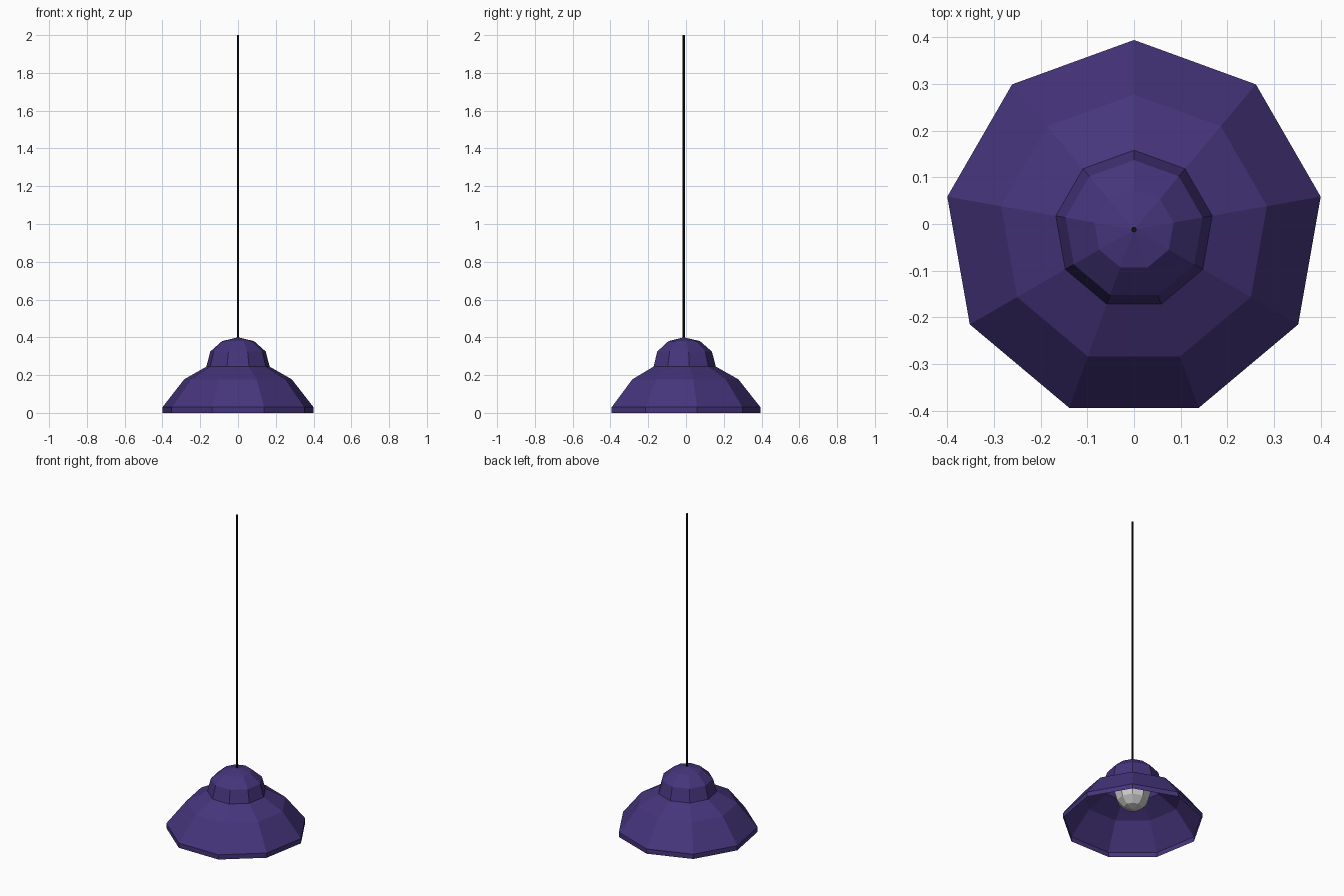
import bpy, bmesh, math

if "Cube" in bpy.data.objects:
    bpy.data.objects.remove(bpy.data.objects["Cube"])

SIDES = 9
CY = -0.012   # axis offset that centres the nine-sided rim


def material(name, rgb):
    m = bpy.data.materials.new(name)
    m.diffuse_color = (*rgb, 1)
    m.use_nodes = True
    m.node_tree.nodes["Principled BSDF"].inputs["Base Color"].default_value = m.diffuse_color
    return m


def lathe(name, profile, sides, mat=None):
    """Revolve (radius, z) points around the lamp axis; radius 0 makes a tip."""
    bm = bmesh.new()
    rings = []
    for r, z in profile:
        n = sides if r else 1
        rings.append([bm.verts.new((r * math.cos(math.pi / 2 + k * math.tau / sides),
                                    r * math.sin(math.pi / 2 + k * math.tau / sides), z))
                      for k in range(n)])
    for a, b in zip(rings, rings[1:]):
        for k in range(sides):
            quad = [a[k % len(a)], a[(k + 1) % len(a)],
                    b[(k + 1) % len(b)], b[k % len(b)]]
            bm.faces.new(list(dict.fromkeys(quad)))
    bmesh.ops.recalc_face_normals(bm, faces=bm.faces)
    me = bpy.data.meshes.new(name)
    bm.to_mesh(me)
    bm.free()
    ob = bpy.data.objects.new(name, me)
    ob.location.y = CY
    bpy.context.collection.objects.link(ob)
    if mat:
        me.materials.append(mat)
    return ob


purple = material("purple", (0.06, 0.035, 0.20))
black = material("black", (0.005, 0.005, 0.005))

# Open shade: rim band, sloped skirt, shoulder and domed cap
lathe("shade", [(0.406, 0), (0.406, 0.03), (0.289, 0.178), (0.17, 0.245),
                (0.149, 0.325), (0.086, 0.38), (0, 0.4)], SIDES, purple)

# Faceted bulb hanging inside the shade
R, ZC = 0.105, 0.2
lathe("bulb", [(R * math.sin(i * math.pi / 6) if 0 < i < 6 else 0,
                ZC - R * math.cos(i * math.pi / 6)) for i in range(7)], SIDES)

# Cable from the bulb up to the ceiling
lathe("cable", [(0, 0.3), (0.006, 0.3), (0.006, 2.0), (0, 2.0)], 8, black)
